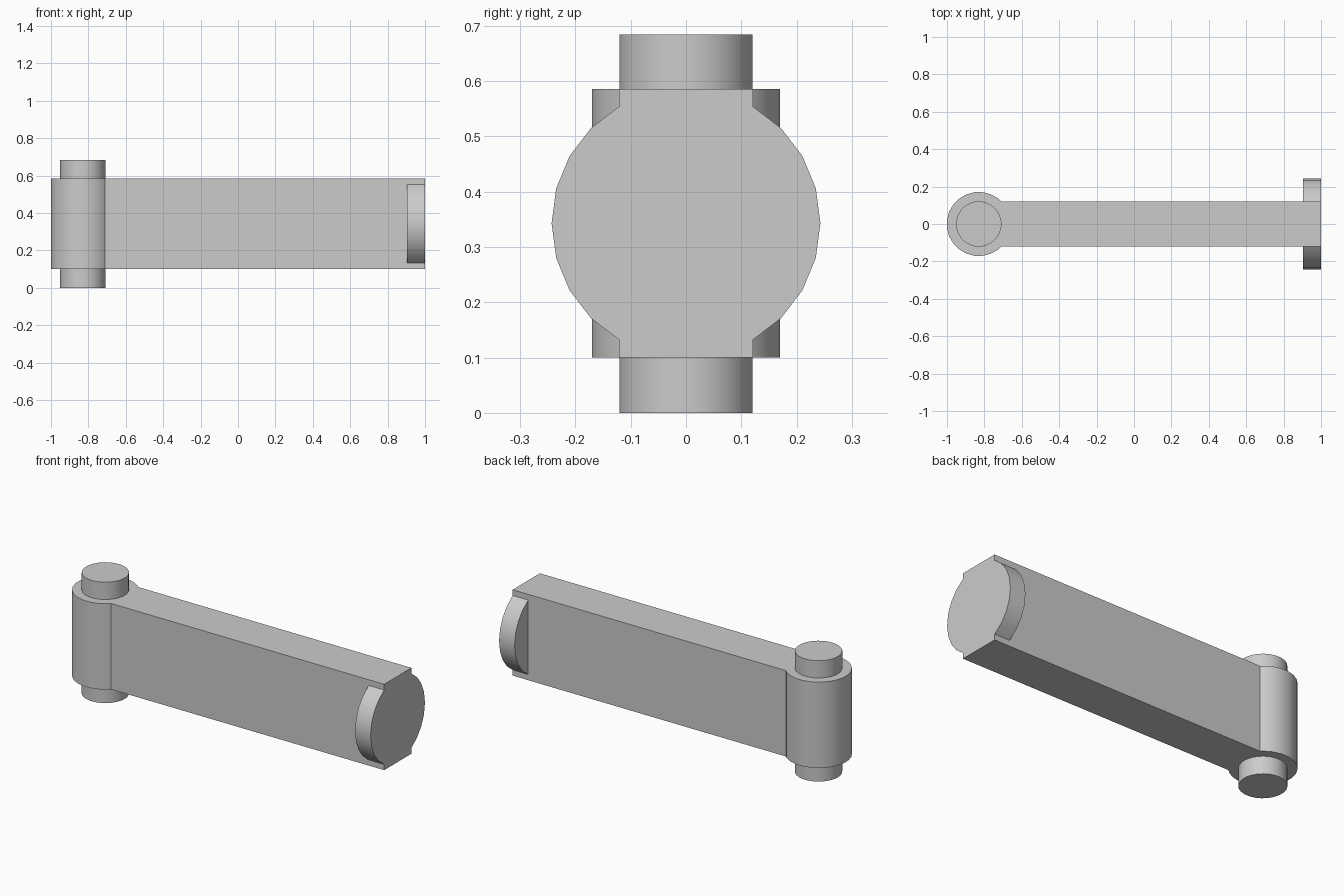
import bpy
import bmesh
from math import cos, sin, radians
from mathutils import Vector

cube = bpy.data.objects.get("Cube")
if cube:
    bpy.data.objects.remove(cube, do_unlink=True)

grey = bpy.data.materials.new("plain grey")
grey.use_nodes = True
colour = (0.6, 0.6, 0.6, 1)
grey.diffuse_color = colour
grey.node_tree.nodes["Principled BSDF"].inputs["Base Color"].default_value = colour

HALF_WIDTH = 0.1215
BOTTOM, TOP, HEIGHT = 0.1, 0.586, 0.684
PIVOT_X = -0.83
STEP = 15


def arc(radius, start, end):
    """Points on a 24-sided circle, from start to end in degrees."""
    count = round((end - start) / STEP)
    angles = [radians(start + i * STEP) for i in range(count + 1)]
    return [(radius * cos(a), radius * sin(a)) for a in angles]


def prism(name, points, offset, open_side=None):
    """Extrude a closed outline; optionally leave off the side facing open_side."""
    bm = bmesh.new()
    face = bm.faces.new([bm.verts.new(p) for p in points])
    grown = bmesh.ops.extrude_face_region(bm, geom=[face], use_keep_orig=True)
    verts = [g for g in grown["geom"] if isinstance(g, bmesh.types.BMVert)]
    bmesh.ops.translate(bm, verts=verts, vec=offset)
    bmesh.ops.recalc_face_normals(bm, faces=bm.faces)
    if open_side:
        hidden = [f for f in bm.faces if f.normal.dot(Vector(open_side)) > 0.999]
        bmesh.ops.delete(bm, geom=hidden, context="FACES")
    mesh = bpy.data.meshes.new(name)
    bm.to_mesh(mesh)
    bm.free()
    mesh.materials.append(grey)
    obj = bpy.data.objects.new(name, mesh)
    bpy.context.collection.objects.link(obj)
    bpy.ops.object.select_all(action="DESELECT")
    obj.select_set(True)
    bpy.context.view_layer.objects.active = obj
    bpy.ops.object.shade_smooth_by_angle(angle=radians(30))
    return obj


# Arm with its rounded hinge barrel, as one keyhole outline
barrel = [(PIVOT_X + x, y, BOTTOM) for x, y in arc(0.1715, 52.5, 307.5)]
neck = PIVOT_X + 0.119
outline = [(1, HALF_WIDTH, BOTTOM), (neck, HALF_WIDTH, BOTTOM)] + barrel
outline += [(neck, -HALF_WIDTH, BOTTOM), (1, -HALF_WIDTH, BOTTOM)]
prism("arm", outline, (0, 0, TOP - BOTTOM))

# Hinge pin through the barrel
pin = [(PIVOT_X + x, y, 0) for x, y in arc(HALF_WIDTH, 7.5, 352.5)]
prism("hinge_pin", pin, (0, 0, HEIGHT))

# Round end plate, showing as a segment on each side of the arm
middle = (BOTTOM + TOP) / 2
for name, side in (("end_plate_back", 1), ("end_plate_front", -1)):
    segment = [(0.903, side * y, middle + z) for y, z in arc(0.243, -60, 60)]
    prism(name, segment, (0.097, 0, 0), open_side=(0, -side, 0))
